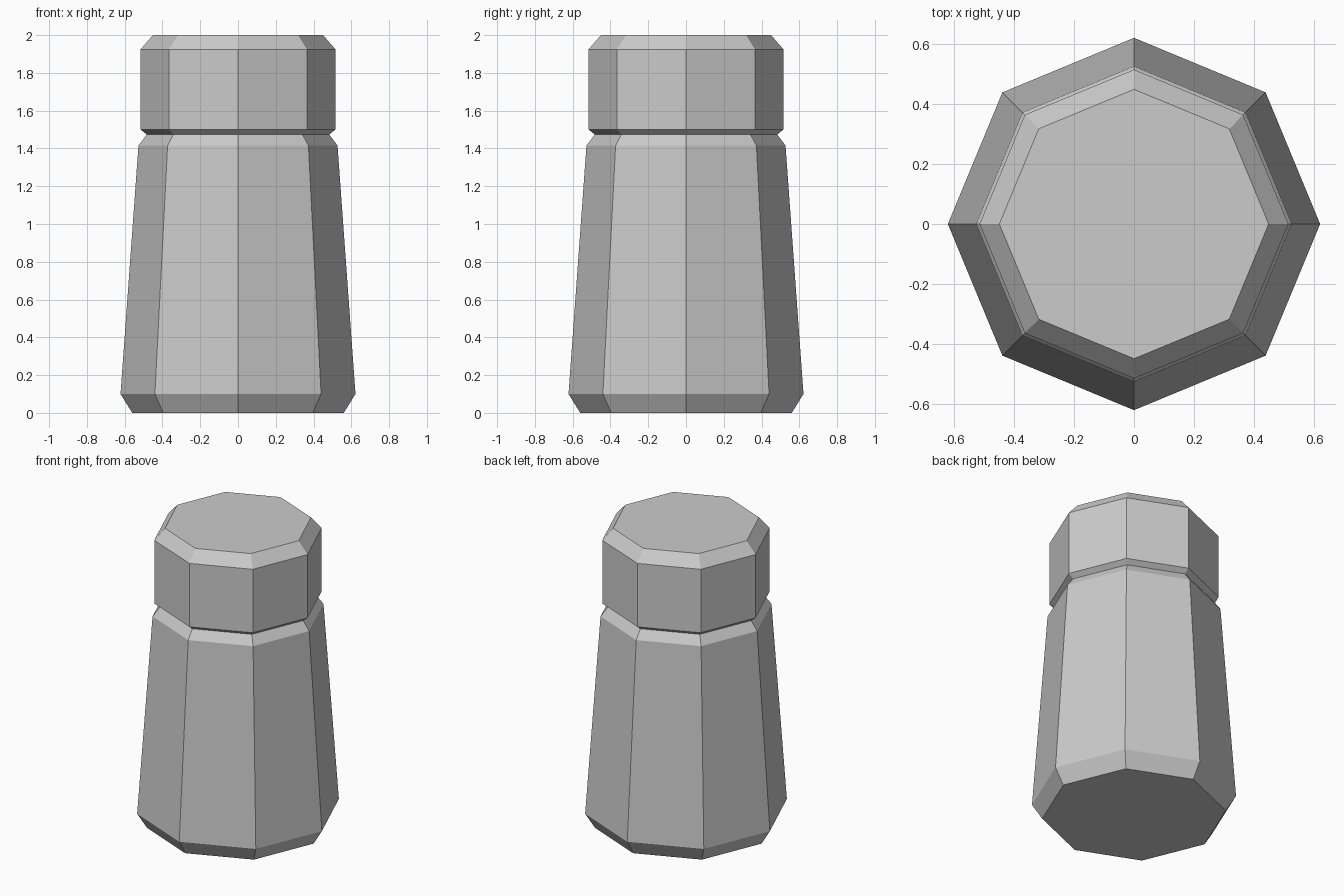
import bpy
import bmesh
from math import cos, sin, pi

cube = bpy.data.objects.get("Cube")
if cube:
    bpy.data.objects.remove(cube, do_unlink=True)

SIDES = 8

# Plain grey finish
grey = bpy.data.materials.new("plain_grey")
grey.use_nodes = True
colour = (0.6, 0.6, 0.6, 1)
grey.diffuse_color = colour
grey.node_tree.nodes["Principled BSDF"].inputs["Base Color"].default_value = colour


def faceted_part(name, profile, close_bottom=False, close_top=False):
    """Loft an octagonal part through (radius, height) rings."""
    bm = bmesh.new()
    rings = []
    for r, z in profile:
        angles = [2 * pi * i / SIDES for i in range(SIDES)]
        rings.append([bm.verts.new((r * cos(a), r * sin(a), z)) for a in angles])
    for low, high in zip(rings, rings[1:]):
        for i in range(SIDES):
            j = (i + 1) % SIDES
            bm.faces.new((low[i], low[j], high[j], high[i]))
    if close_bottom:
        bm.faces.new(rings[0][::-1])
    if close_top:
        bm.faces.new(rings[-1])
    mesh = bpy.data.meshes.new(name)
    bm.to_mesh(mesh)
    bm.free()
    mesh.materials.append(grey)
    obj = bpy.data.objects.new(name, mesh)
    bpy.context.collection.objects.link(obj)
    return obj


# Tapered body with chamfered foot and shoulder
faceted_part("body", [(0.56, 0), (0.622, 0.1), (0.527, 1.415), (0.483, 1.474)],
             close_bottom=True)

# Lid flaring out from the groove, with a chamfered top
faceted_part("lid", [(0.483, 1.474), (0.516, 1.5), (0.516, 1.925), (0.45, 2)],
             close_top=True)
